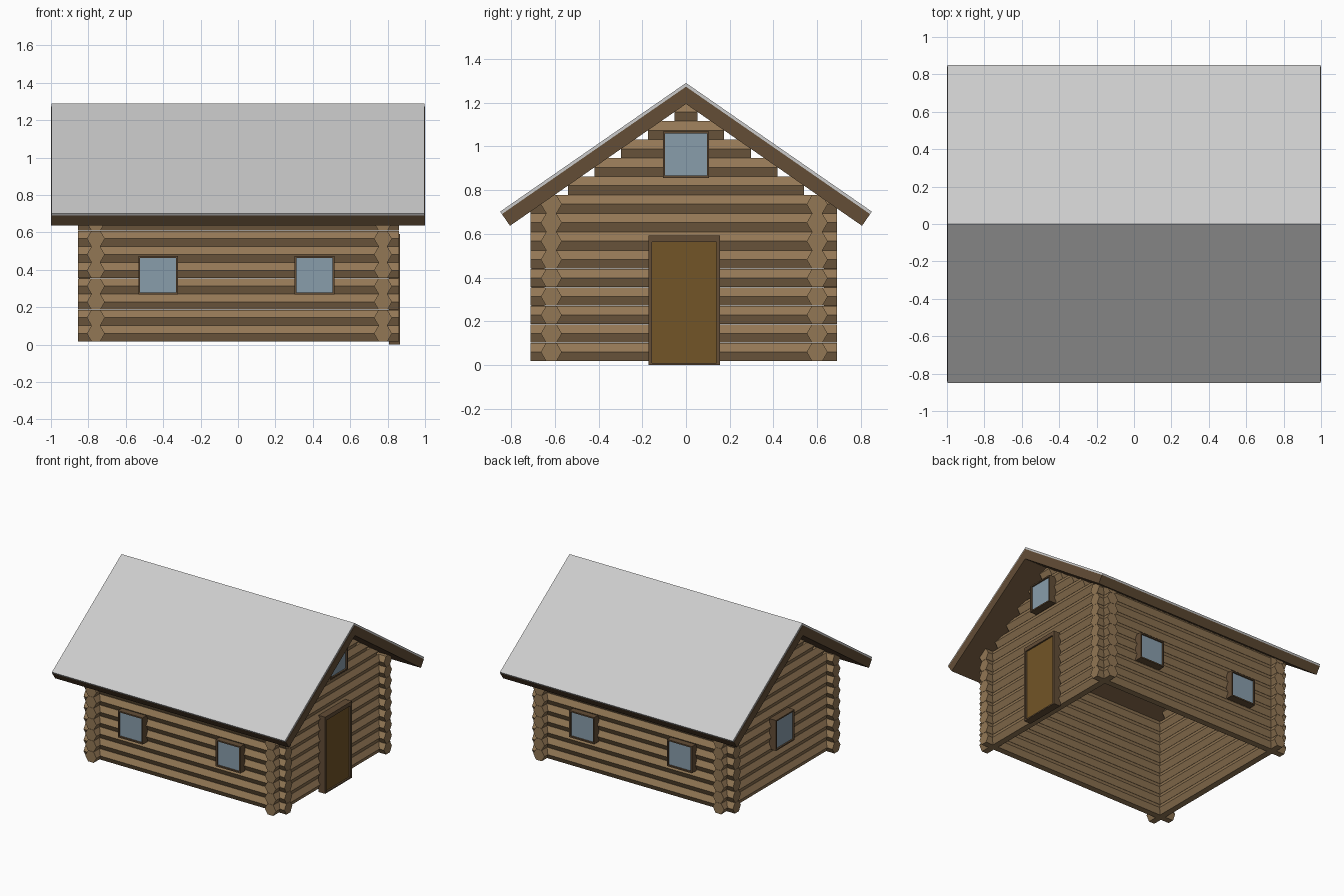
import bpy, bmesh
from math import pi, cos, sin, radians
from mathutils import Matrix, Vector

if "Cube" in bpy.data.objects:
    bpy.data.objects.remove(bpy.data.objects["Cube"])


def material(name, rgb):
    m = bpy.data.materials.new(name)
    m.diffuse_color = (*rgb, 1)
    m.use_nodes = True
    m.node_tree.nodes["Principled BSDF"].inputs["Base Color"].default_value = m.diffuse_color
    return m


LOG = material("log_wood", (0.29, 0.185, 0.09))
TRIM = material("dark_wood", (0.125, 0.075, 0.037))
DOOR = material("door_wood", (0.17, 0.09, 0.02))
GLASS = material("glass", (0.25, 0.34, 0.41))


def finish(name, bm, *mats):
    bmesh.ops.recalc_face_normals(bm, faces=bm.faces)
    me = bpy.data.meshes.new(name)
    bm.to_mesh(me)
    bm.free()
    for m in mats:
        me.materials.append(m)
    ob = bpy.data.objects.new(name, me)
    bpy.context.collection.objects.link(ob)
    return ob


def prism(bm, loop_a, loop_b):
    """Closed solid between two matching outlines."""
    a = [bm.verts.new(p) for p in loop_a]
    b = [bm.verts.new(p) for p in loop_b]
    bm.faces.new(a)
    bm.faces.new(b[::-1])
    for i in range(len(a)):
        j = (i + 1) % len(a)
        bm.faces.new((a[i], b[i], b[j], a[j]))


# Roof line and log layout
SLOPE, RIDGE, EAVE = 0.692, 1.29, 0.85
UNDER = 1.194
R, PITCH, Z0 = 0.048, 0.0845, 0.0595
X_WALLS, Y_WALLS = (-0.76, 0.775), (-0.616, 0.60)
HEX = [(R * cos(i * pi / 3), R * sin(i * pi / 3)) for i in range(6)]


def log(bm, axis, offset, z, lo, hi):
    """Hexagonal log along x or y."""
    def ring(t):
        if axis == "x":
            return [(t, offset + u, z + v) for u, v in HEX]
        return [(offset + u, t, z + v) for u, v in HEX]
    prism(bm, ring(lo), ring(hi))


# Long walls: nine logs each
for side, y in zip(("front", "back"), Y_WALLS):
    bm = bmesh.new()
    for i in range(9):
        log(bm, "x", y, Z0 + PITCH * i, -0.855, 0.862)
    finish(side + "_log_wall", bm, LOG)

# End walls: nine full logs, then gable logs shortened to the roof
for side, x in zip(("left", "right"), X_WALLS):
    bm = bmesh.new()
    for i in range(14):
        z = Z0 + PITCH * i
        half = (UNDER - z) / SLOPE
        lo, hi = (-0.712, 0.69) if i < 9 else (-half, half)
        log(bm, "y", x, z, lo, hi)
    finish(side + "_log_wall", bm, LOG)


# Roof slabs: chevron profile swept along x
def roof(name, top, thick, half_x, *mats):
    n = Vector((SLOPE, 1)).normalized() * thick
    drop = thick * (1 + SLOPE ** 2) ** 0.5
    cut = Vector((SLOPE, 1)).normalized() * (RIDGE - top) / (1 + SLOPE ** 2) ** 0.5
    ey, ez = EAVE - cut.x, RIDGE - SLOPE * EAVE - cut.y
    bm = bmesh.new()
    for s in (-1, 1):
        prof = [(0, top), (s * ey, ez), (s * (ey - n.x), ez - n.y), (0, top - drop)]
        prism(bm, [(-half_x, *p) for p in prof], [(half_x, *p) for p in prof])
    return finish(name, bm, *mats)


roof("roof_sheet", RIDGE, 0.014, 0.996)
roof("roof_boards", RIDGE - 0.017, 0.065, 1.0, TRIM)


def opening(name, angle, wall, centre, w, z0, z1, side, top, bottom, panel):
    """Framed recessed panel facing -y locally, turned to its wall."""
    out, back, recess = -0.09, -0.032, 0.012
    h = w / 2
    outer = [(-h, z0), (h, z0), (h, z1), (-h, z1)]
    inner = [(-h + side, z0 + bottom), (h - side, z0 + bottom),
             (h - side, z1 - top), (-h + side, z1 - top)]
    bm = bmesh.new()
    rings = [[bm.verts.new((x, y, z)) for x, z in loop] for loop, y in
             ((outer, back), (outer, out), (inner, out), (inner, out + recess))]
    bm.faces.new(rings[0])
    for a, b in zip(rings, rings[1:]):
        for i in range(4):
            j = (i + 1) % 4
            bm.faces.new((a[i], a[j], b[j], b[i]))
    bm.faces.new(rings[3]).material_index = 1
    ob = finish(name, bm, TRIM, panel)
    place = Vector((centre, wall)) if angle in (0, 180) else Vector((wall, centre))
    ob.data.transform(Matrix.Translation((*place, 0)) @ Matrix.Rotation(radians(angle), 4, "Z"))


# Windows on the long walls
for side, angle, y in (("front", 0, Y_WALLS[0]), ("back", 180, Y_WALLS[1])):
    for tag, x in (("left", -0.427), ("right", 0.409)):
        opening(f"{side}_{tag}_window", angle, y, x, 0.212, 0.268, 0.474,
                0.01, 0.01, 0.01, GLASS)

# End wall windows and door
opening("gable_window", 90, X_WALLS[1], 0.0, 0.212, 0.856, 1.068, 0.01, 0.01, 0.01, GLASS)
opening("left_window", -90, X_WALLS[0], 0.0, 0.225, 0.305, 0.54, 0.01, 0.01, 0.01, GLASS)
opening("door", 90, X_WALLS[1], -0.008, 0.326, 0.0, 0.592, 0.016, 0.03, 0.01, DOOR)
